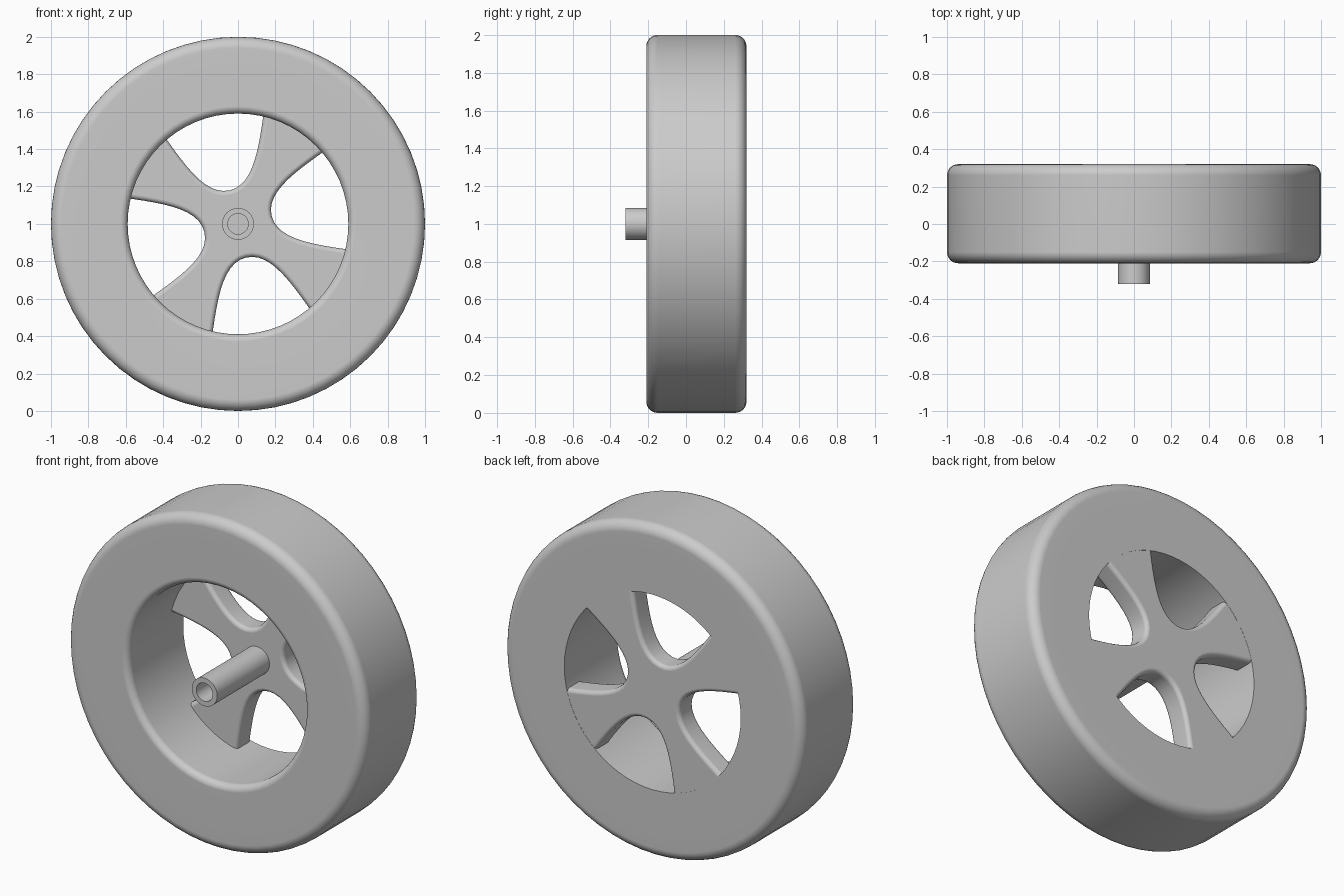
import bpy, bmesh
from math import pi, sin, cos, radians, atan2, hypot
from mathutils import Vector
from mathutils.geometry import interpolate_bezier

cube = bpy.data.objects.get("Cube")
if cube:
    bpy.data.objects.remove(cube)

grey = bpy.data.materials.new("plain grey")
grey.use_nodes = True
colour = (0.6, 0.6, 0.6, 1)
grey.diffuse_color = colour
grey.node_tree.nodes["Principled BSDF"].inputs["Base Color"].default_value = colour

CENTRE = Vector((0, 0, 1))
FRONT, BACK = -0.21, 0.32
BORE, SEAM = 0.59, 0.85


def finish(bm, name):
    """Turn a bmesh into a smooth, sharp-edged object."""
    bmesh.ops.recalc_face_normals(bm, faces=bm.faces)
    mesh = bpy.data.meshes.new(name)
    bm.to_mesh(mesh)
    bm.free()
    mesh.materials.append(grey)
    obj = bpy.data.objects.new(name, mesh)
    obj.location = CENTRE
    bpy.context.collection.objects.link(obj)
    bpy.ops.object.select_all(action='DESELECT')
    bpy.context.view_layer.objects.active = obj
    obj.select_set(True)
    bpy.ops.object.shade_smooth_by_angle(angle=radians(32))
    mod = obj.modifiers.new("even shading", 'WEIGHTED_NORMAL')
    mod.keep_sharp = True
    return obj


def corner(r, y, dr, dy, size):
    """Rounded profile corner at (r, y); dr and dy point into the solid."""
    c = (r + dr * size, y + dy * size)
    pts = [(c[0] - dr * size * cos(i * pi / 12), c[1] - dy * size * sin(i * pi / 12))
           for i in range(7)]
    return pts


def lathe(name, profile, steps):
    """Turn a closed (radius, y) profile around the axle line."""
    bm = bmesh.new()
    rings = []
    for i in range(steps):
        a = 2 * pi * i / steps
        rings.append([bm.verts.new((r * cos(a), y, r * sin(a))) for r, y in profile])
    n = len(profile)
    for i in range(steps):
        here, there = rings[i], rings[(i + 1) % steps]
        for j in range(n):
            k = (j + 1) % n
            bm.faces.new((here[j], here[k], there[k], there[j]))
    return finish(bm, name)


# Tyre with rounded shoulders
tyre = [(SEAM, FRONT)]
tyre += corner(1, FRONT, -1, 1, 0.06)[::-1]
tyre += corner(1, BACK, -1, -1, 0.06)
tyre += [(SEAM, BACK)]
lathe("tyre", tyre, 64)

# Rim barrel, rounded at the front of the bore
rim = corner(BORE, FRONT, 1, 1, 0.04)
rim += [(SEAM, FRONT), (SEAM, BACK), (BORE, BACK)]
lathe("rim", rim, 64)

# Hollow axle
lathe("axle", [(0.055, -0.32), (0.085, -0.32), (0.085, 0.2), (0.055, 0.2)], 32)

# Four flared spokes and hub: outline between U-shaped windows
half = interpolate_bezier(Vector((0.185, 0)), Vector((0.185, 0.13)),
                          Vector((0.36, 0.2)), Vector((0.575, 0.284)), 12)
window = [(p.x, -p.y) for p in reversed(half)] + [(p.x, p.y) for p in half[1:]]
end_angle = atan2(half[-1].y, half[-1].x)
end_radius = hypot(half[-1].x, half[-1].y)
outline = []
for k in range(4):
    turn = radians(103.5) + k * pi / 2
    for along, side in window:
        outline.append((along * cos(turn) - side * sin(turn),
                        along * sin(turn) + side * cos(turn)))
    for i in range(1, 6):
        a = turn + end_angle + (pi / 2 - 2 * end_angle) * i / 6
        outline.append((end_radius * cos(a), end_radius * sin(a)))

bm = bmesh.new()
face = bm.faces.new([bm.verts.new((x, 0.18, z)) for x, z in outline])
made = bmesh.ops.extrude_face_region(bm, geom=[face], use_keep_orig=True)
moved = [v for v in made["geom"] if isinstance(v, bmesh.types.BMVert)]
bmesh.ops.translate(bm, verts=moved, vec=(0, BACK - 0.001 - 0.18, 0))
bmesh.ops.recalc_face_normals(bm, faces=bm.faces)
borders = [e for e in bm.edges if abs(e.verts[0].co.y - e.verts[1].co.y) < 0.01]
bmesh.ops.bevel(bm, geom=borders, offset=0.025, segments=4, profile=0.5,
                affect='EDGES', clamp_overlap=True)
finish(bm, "spokes")
